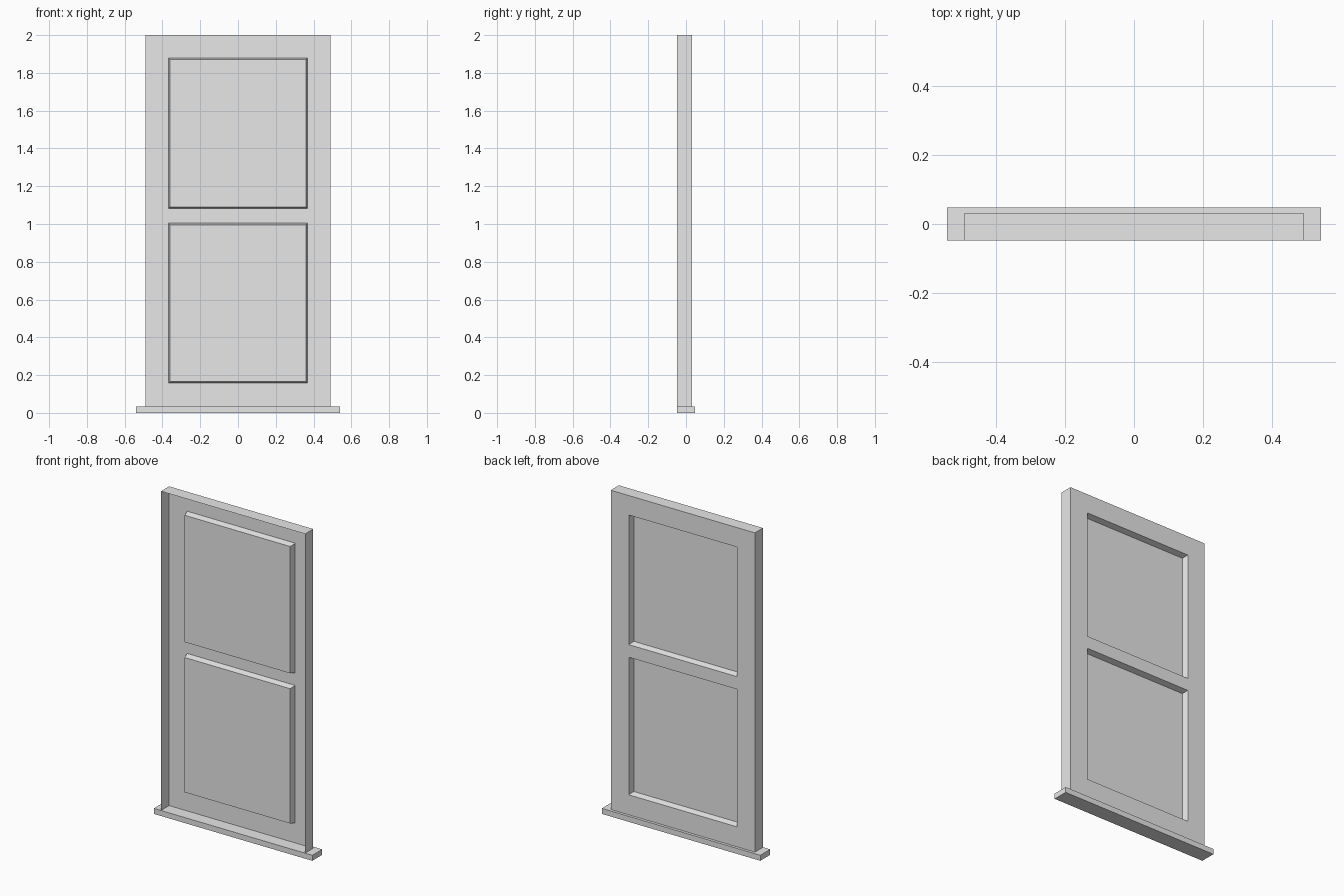
import bpy, bmesh

if "Cube" in bpy.data.objects:
    bpy.data.objects.remove(bpy.data.objects["Cube"])

grey = bpy.data.materials.new("light_grey")
grey.diffuse_color = (0.8, 0.8, 0.8, 1)
grey.use_nodes = True
grey.node_tree.nodes["Principled BSDF"].inputs["Base Color"].default_value = grey.diffuse_color

BACK, FRONT = 0.031, -0.048      # depth of the panelled face and of the open rim
SILL_TOP = 0.034


def finish(bm, name):
    mesh = bpy.data.meshes.new(name)
    bm.to_mesh(mesh)
    bm.free()
    mesh.materials.append(grey)
    obj = bpy.data.objects.new(name, mesh)
    bpy.context.collection.objects.link(obj)
    return obj


# Door shell: thin sheet facing +y, open at the front, with two sunken panels
xs = [-0.491, -0.368, 0.368, 0.491]
zs = [SILL_TOP, 0.157, 1.004, 1.082, 1.88, 2.0]
bm = bmesh.new()
grid = [[bm.verts.new((x, BACK, z)) for x in xs] for z in zs]
panels = []
for r in range(len(zs) - 1):
    for c in range(len(xs) - 1):
        f = bm.faces.new((grid[r][c], grid[r + 1][c],
                          grid[r + 1][c + 1], grid[r][c + 1]))
        if c == 1 and r in (1, 3):
            panels.append(f)
bm.normal_update()

# Side and top walls pulled forward from the outer edges
rim = [e for e in bm.edges if e.is_boundary
       and not all(v.co.z < SILL_TOP + 0.001 for v in e.verts)]
ext = bmesh.ops.extrude_edge_only(bm, edges=rim)
for v in ext["geom"]:
    if isinstance(v, bmesh.types.BMVert):
        v.co.y = FRONT

# Panels with slightly sloping edges, pushed towards the front
bmesh.ops.inset_individual(bm, faces=panels, thickness=0.012)
for v in {v for f in panels for v in f.verts}:
    v.co.y -= 0.037
bm.normal_update()
# Walls face outwards
for f in bm.faces:
    c = f.calc_center_median()
    if abs(f.normal.x) > 0.9 and abs(c.x) > 0.48 and f.normal.x * c.x < 0:
        f.normal_flip()
    elif f.normal.z < -0.9 and c.z > 1.99:
        f.normal_flip()
finish(bm, "door_shell")

# Sill slab
bm = bmesh.new()
bmesh.ops.create_cube(bm, size=1)
for v in bm.verts:
    v.co.x *= 1.08
    v.co.y *= 0.096
    v.co.z = (v.co.z + 0.5) * SILL_TOP
finish(bm, "door_sill")
